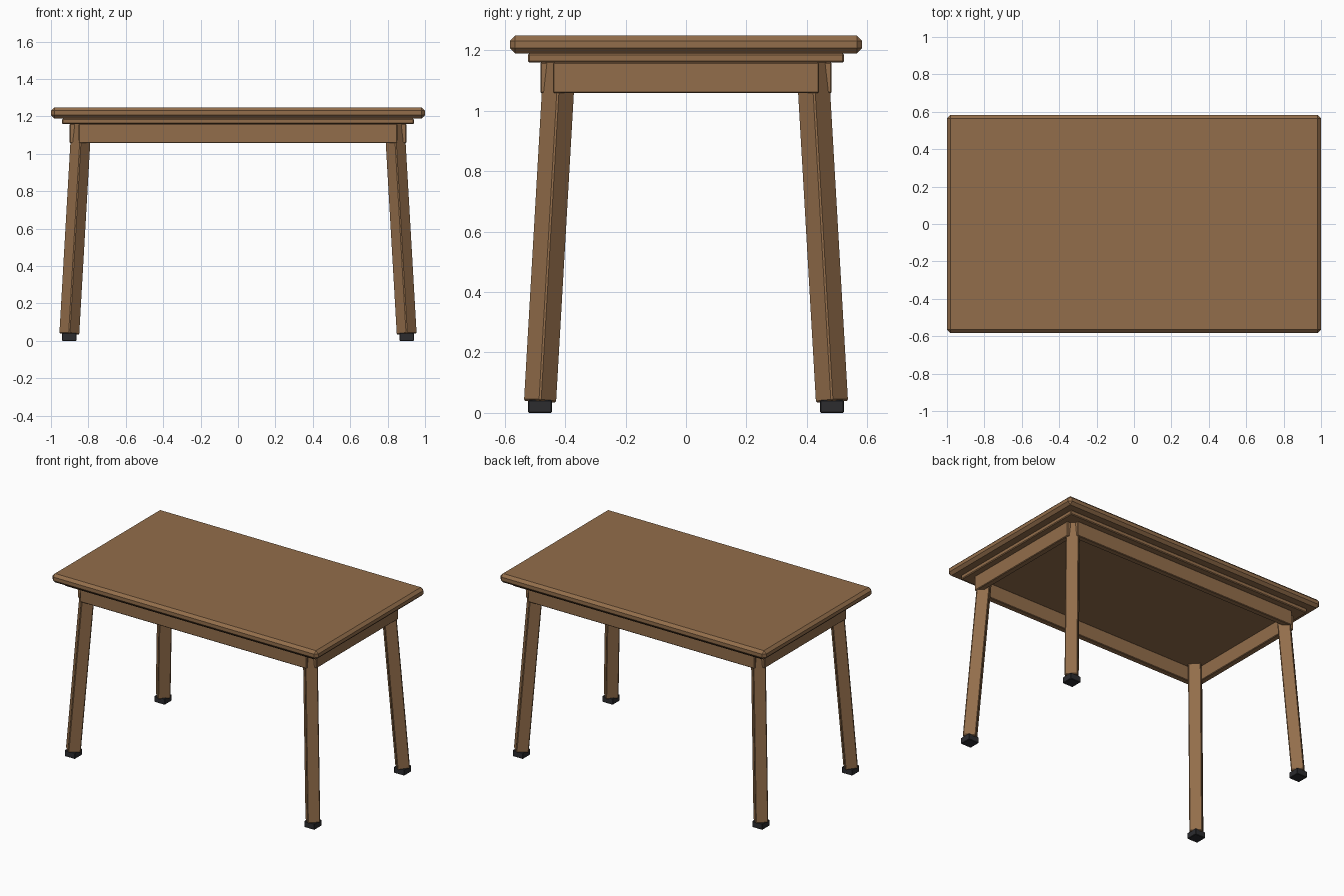
import bpy, math
from mathutils import Matrix, Vector

if "Cube" in bpy.data.objects:
    bpy.data.objects.remove(bpy.data.objects["Cube"])


def material(name, rgb):
    m = bpy.data.materials.new(name)
    m.diffuse_color = (*rgb, 1)
    m.use_nodes = True
    m.node_tree.nodes["Principled BSDF"].inputs["Base Color"].default_value = m.diffuse_color
    return m


wood = material("wood", (0.29, 0.155, 0.07))
rubber = material("rubber", (0.025, 0.025, 0.028))


def block(name, size, loc, bevel, mat, rot=None):
    """Box with single-segment chamfered edges."""
    bpy.ops.mesh.primitive_cube_add(size=1)
    ob = bpy.context.object
    ob.name = name
    ob.data.transform(Matrix.Diagonal((*size, 1)))
    ob.matrix_world = Matrix.Translation(loc) @ (rot or Matrix.Identity(4))
    ob.data.materials.append(mat)
    mod = ob.modifiers.new("Chamfer", 'BEVEL')
    mod.width = bevel
    mod.segments = 1
    return ob


# Table top and the stepped panel beneath it
block("table_top", (2.0, 1.166, 0.06), (0, 0, 1.219), 0.018, wood)
block("under_panel", (1.88, 1.046, 0.03), (0, 0, 1.174), 0.005, wood)

# Apron rails, stopping short of the corners
for s, side in ((-1, "front"), (1, "back")):
    block(side + "_rail", (1.705, 0.04, 0.102), (0, s * 0.462, 1.109), 0.004, wood)
for s, side in ((-1, "left"), (1, "right")):
    block(side + "_rail", (0.04, 0.88, 0.102), (s * 0.88, 0, 1.109), 0.004, wood)

# Splayed square legs turned 45 degrees, with upright feet
for sx, xn in ((-1, "left"), (1, "right")):
    for sy, yn in ((-1, "front"), (1, "back")):
        foot = Vector((sx * 0.902, sy * 0.483, 0.037))
        top = Vector((sx * 0.837, sy * 0.418, 1.165))
        lean = math.atan2(0.065 * math.sqrt(2), top.z - foot.z)
        rot = (Matrix.Rotation(math.atan2(sy, sx), 4, 'Z')
               @ Matrix.Rotation(-lean, 4, 'Y'))
        block(f"{yn}_{xn}_leg", (0.08, 0.08, (top - foot).length),
              (foot + top) / 2, 0.005, wood, rot)
        block(f"{yn}_{xn}_foot", (0.078, 0.078, 0.042),
              (foot.x, foot.y, 0.021), 0.003, rubber)
